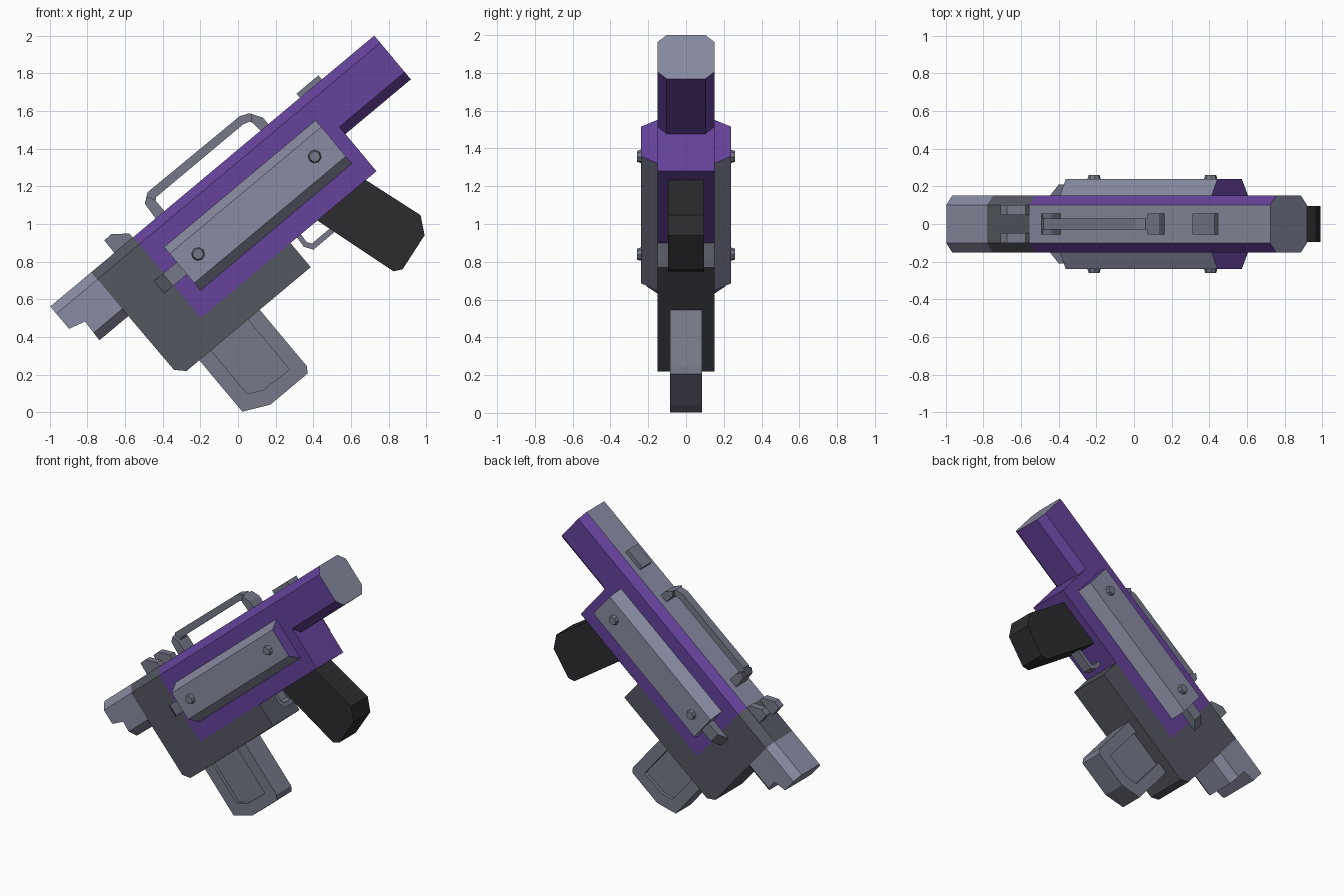
import bpy, bmesh
from math import radians
from mathutils import Matrix, Vector

if "Cube" in bpy.data.objects:
    bpy.data.objects.remove(bpy.data.objects["Cube"])

# Everything is modelled lying level (x along barrel, z up), then tilted as a whole
ORIGIN, TILT = (-0.997, 0, 0.562), radians(-39.9)
W = 0.152  # half width of the body


def material(name, rgb):
    m = bpy.data.materials.new(name)
    m.diffuse_color = (*rgb, 1)
    m.use_nodes = True
    m.node_tree.nodes["Principled BSDF"].inputs["Base Color"].default_value = m.diffuse_color
    return m


PURPLE = material("purple", (0.13, 0.055, 0.33))
STEEL = material("light_steel", (0.25, 0.26, 0.36))
MID = material("mid_steel", (0.18, 0.19, 0.25))
DARK = material("dark_steel", (0.09, 0.095, 0.12))
BLACK = material("black", (0.025, 0.025, 0.028))


def finish(name, bm, mats, mirror=False, accent=None):
    bmesh.ops.recalc_face_normals(bm, faces=bm.faces[:])
    bm.normal_update()
    if accent:
        for f in bm.faces:
            f.material_index = int(accent(f))
    me = bpy.data.meshes.new(name)
    bm.to_mesh(me)
    bm.free()
    for m in mats:
        me.materials.append(m)
    ob = bpy.data.objects.new(name, me)
    bpy.context.collection.objects.link(ob)
    ob.location, ob.rotation_euler = ORIGIN, (0, TILT, 0)
    if mirror:
        mod = ob.modifiers.new("mirror", 'MIRROR')
        mod.use_axis = (False, True, False)
    return ob


def extrude(bm, pts, lo, hi, axis='y'):
    """Extrude a closed outline along one axis; the outline uses the other two in order."""
    i = 'xyz'.index(axis)

    def place(p, t):
        c = list(p)
        c.insert(i, t)
        return Vector(c)
    a = [bm.verts.new(place(p, lo)) for p in pts]
    b = [bm.verts.new(place(p, hi)) for p in pts]
    bm.faces.new(a)
    bm.faces.new(b[::-1])
    for k in range(len(pts)):
        n = (k + 1) % len(pts)
        bm.faces.new((a[k], b[k], b[n], a[n]))


def part(name, pts, lo, hi, mats, axis='y', bevel_at=(), **kw):
    bm = bmesh.new()
    extrude(bm, pts, lo, hi, axis)
    # chamfer the long edges lying at the given heights
    edges = [e for e in bm.edges
             if any(all(abs(v.co.z - h) < 1e-4 for v in e.verts) for h in bevel_at)
             and abs(e.verts[0].co.y - e.verts[1].co.y) < 1e-4]
    if edges:
        bmesh.ops.recalc_face_normals(bm, faces=bm.faces[:])
        bmesh.ops.bevel(bm, geom=edges, offset=0.05, segments=1, affect='EDGES')
    return finish(name, bm, mats, **kw)


def rect(x0, x1, z0, z1):
    return [(x0, z0), (x1, z0), (x1, z1), (x0, z1)]


# Main body and barrel: purple with a steel top strip and steel end
part("body", rect(0.575, 1.79, -0.56, 0), -W, W, [PURPLE, STEEL],
     bevel_at=(0,), accent=lambda f: f.normal.z > 0.9)
part("barrel", rect(1.79, 2.243, -0.303, 0), -W, W, [PURPLE, STEEL],
     bevel_at=(0, -0.303), accent=lambda f: f.normal.z > 0.9 or f.normal.x > 0.9)

# Rear stub with notch underneath
part("rear_stub", [(0, 0), (0, -0.155), (0.09, -0.18), (0.085, -0.305), (0.285, -0.305), (0.285, 0)],
     -W, W, [STEEL], bevel_at=(0, -0.305))

# Dark housing wrapping the rear and underside
part("housing", [(0.283, 0), (0.288, -0.68), (0.335, -0.727), (1.195, -0.727),
                 (1.195, -0.56), (0.575, -0.56), (0.575, 0)], -W, W, [DARK], bevel_at=(0,))

# Side plates: sloped top and bottom, purple forward end
part("side_plate", [(0.145, -0.142), (0.238, -0.192), (0.238, -0.395), (0.145, -0.45)],
     0.666, 1.716, [STEEL, PURPLE], axis='x', mirror=True, accent=lambda f: f.normal.x > 0.9)

# Wedge tab behind each plate
part("side_tab", [(0.505, 0.148), (0.57, 0.21), (0.68, 0.21), (0.68, 0.148)],
     -0.335, -0.25, [MID], axis='z', mirror=True)

# Bolts
for label, x in (("rear", 0.781), ("front", 1.588)):
    bm = bmesh.new()
    bmesh.ops.create_cone(bm, cap_ends=True, segments=8, radius1=0.038, radius2=0.029, depth=0.03,
                          matrix=Matrix.Translation((x, 0.245, -0.29)) @ Matrix.Rotation(radians(-90), 4, 'X'))
    finish(label + "_bolt", bm, [MID], mirror=True)

# Sights
part("rear_sight", [(0.443, -0.01), (0.445, 0.085), (0.494, 0.087), (0.571, 0.028), (0.571, -0.01)],
     0.048, 0.1, [MID], mirror=True)
part("front_sight", rect(1.728, 1.88, -0.01, 0.028), -0.055, 0.055, [MID])

# Carrying handle: thin bar on two wider feet
part("handle_bar", [(0.74, 0.02), (0.74, 0.1), (0.785, 0.134), (1.42, 0.13), (1.47, 0.109), (1.505, 0.05),
                    (1.505, 0.02), (1.46, 0.02), (1.46, 0.045), (1.44, 0.075), (1.405, 0.085),
                    (0.805, 0.085), (0.785, 0.07), (0.785, 0.02)], -0.03, 0.03, [MID])
part("handle_rear_foot", [(0.728, -0.01), (0.735, 0.095), (0.768, 0.12), (0.79, 0.075), (0.79, -0.01)],
     -0.055, 0.055, [MID])
part("handle_front_foot", [(1.455, -0.01), (1.45, 0.07), (1.475, 0.1), (1.51, 0.045), (1.51, -0.01)],
     -0.055, 0.055, [MID])

# Magazine: thin core inside a thicker rim, leaving a sunken panel on both sides
mag = [(0.424, -0.68), (0.424, -1.083), (0.563, -1.15), (0.82, -1.15), (0.842, -1.118), (0.842, -0.68)]
panel = [(0.76, -0.68), (0.76, -1.072), (0.586, -1.066), (0.505, -1.027), (0.505, -0.68)]
part("magazine_rim", mag + panel, -0.084, 0.084, [MID])
part("magazine_core", rect(0.48, 0.78, -1.09, -0.68), -0.06, 0.06, [MID])

# Grip and trigger guard
part("grip", [(1.37, -0.5), (1.378, -0.549), (1.518, -1.026), (1.562, -1.049), (1.768, -0.985),
              (1.82, -0.89), (1.714, -0.552), (1.70, -0.5)], -0.095, 0.095, [BLACK])
part("trigger_guard", [(1.242, -0.54), (1.236, -0.62), (1.266, -0.665), (1.46, -0.665), (1.46, -0.635),
                       (1.28, -0.635), (1.264, -0.612), (1.268, -0.54)], -0.035, 0.035, [MID])
